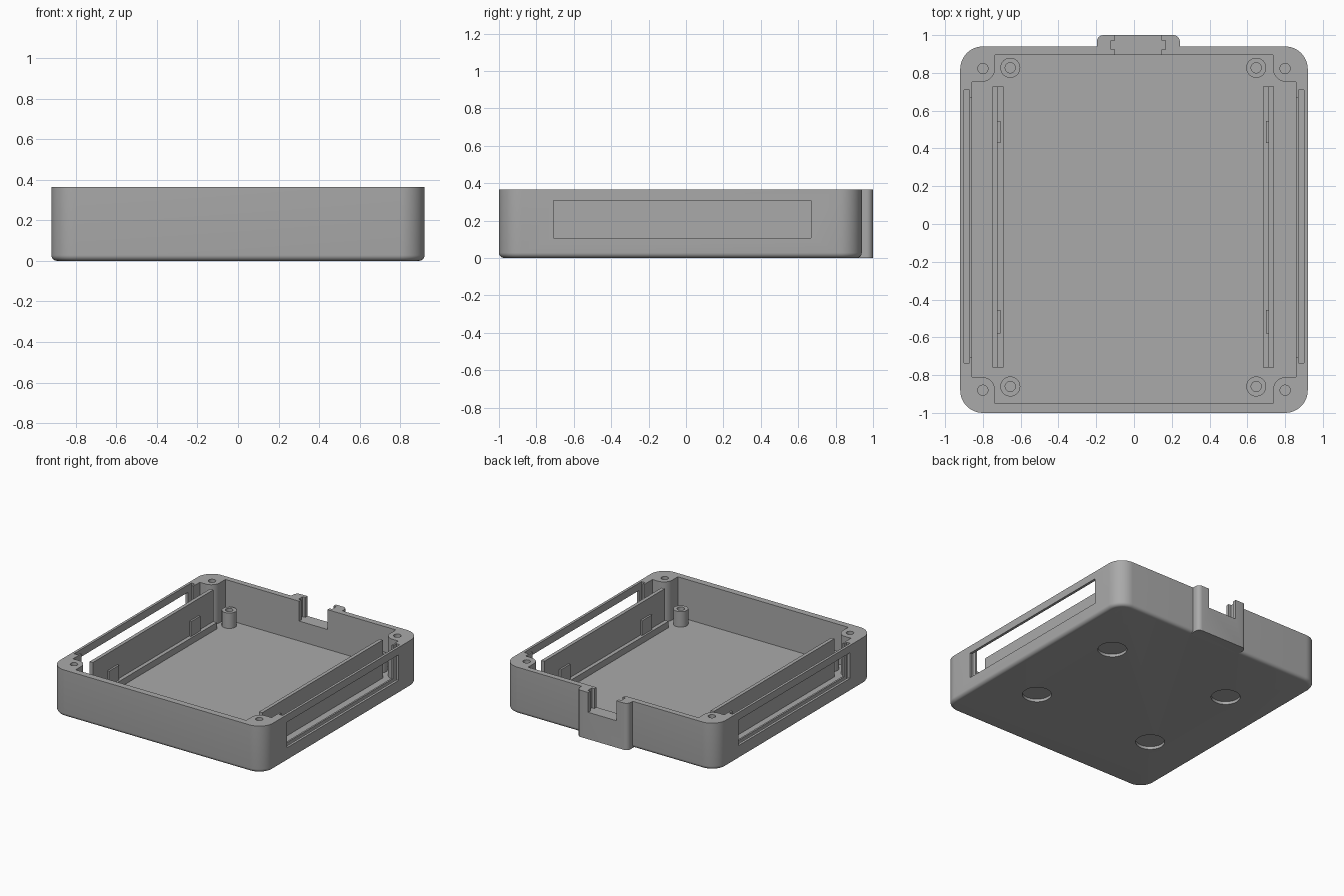
import bpy, bmesh, math

if "Cube" in bpy.data.objects:
    bpy.data.objects.remove(bpy.data.objects["Cube"])

TOP = 0.365
FLOOR = 0.055

grey = bpy.data.materials.new("plain_grey")
grey.diffuse_color = (0.40, 0.40, 0.40, 1)
grey.use_nodes = True
grey.node_tree.nodes["Principled BSDF"].inputs["Base Color"].default_value = grey.diffuse_color


def arc(cx, cy, r, a0, a1, n=12):
    return [(cx + r * math.cos(math.radians(a0 + (a1 - a0) * i / n)),
             cy + r * math.sin(math.radians(a0 + (a1 - a0) * i / n))) for i in range(n + 1)]


def rounded(x0, x1, y0, y1, r, n=12):
    return (arc(x1 - r, y0 + r, r, -90, 0, n) + arc(x1 - r, y1 - r, r, 0, 90, n)
            + arc(x0 + r, y1 - r, r, 90, 180, n) + arc(x0 + r, y0 + r, r, 180, 270, n))


def loft(name, rings):
    """Solid from a list of (outline, z) rings."""
    bm = bmesh.new()
    loops = [[bm.verts.new((x, y, z)) for x, y in pts] for pts, z in rings]
    n = len(loops[0])
    for a, b in zip(loops, loops[1:]):
        for i in range(n):
            j = (i + 1) % n
            bm.faces.new((a[i], a[j], b[j], b[i]))
    bm.faces.new(loops[0][::-1])
    bm.faces.new(loops[-1])
    bmesh.ops.recalc_face_normals(bm, faces=bm.faces)
    me = bpy.data.meshes.new(name)
    bm.to_mesh(me)
    bm.free()
    me.materials.append(grey)
    ob = bpy.data.objects.new(name, me)
    bpy.context.collection.objects.link(ob)
    return ob


def prism(name, pts, z0, z1):
    return loft(name, [(pts, z0), (pts, z1)])


def box(name, x0, x1, y0, y1, z0, z1):
    x0, x1 = sorted((x0, x1))
    return prism(name, [(x0, y0), (x1, y0), (x1, y1), (x0, y1)], z0, z1)


def rod(name, x, y, r, z0, z1):
    return prism(name, arc(x, y, r, 0, 360, 32)[:-1], z0, z1)


def combine(ob, other, op="DIFFERENCE"):
    m = ob.modifiers.new("bool", "BOOLEAN")
    m.operation, m.object, m.solver = op, other, "EXACT"
    bpy.context.view_layer.objects.active = ob
    bpy.ops.object.modifier_apply(modifier=m.name)
    bpy.data.objects.remove(other)


def smooth(ob):
    bpy.ops.object.select_all(action="DESELECT")
    ob.select_set(True)
    bpy.context.view_layer.objects.active = ob
    bpy.ops.object.shade_smooth_by_angle(angle=math.radians(30))


# Tray shell with a rounded bottom edge
F = 0.028
rings = []
for i in range(7):
    a = math.radians(90 * i / 6)
    d = F * (1 - math.sin(a))
    rings.append((rounded(-0.92 + d, 0.92 - d, -1 + d, 0.94 - d, 0.12 - d), F * (1 - math.cos(a))))
rings.append((rounded(-0.92, 0.92, -1, 0.94, 0.12), TOP))
tray = loft("tray", rings)

# Latch block on the back wall
block = prism("latch_block", [(-0.197, 0.91), (0.243, 0.91)] + arc(0.208, 0.965, 0.035, 0, 90, 6)
              + arc(-0.162, 0.965, 0.035, 90, 180, 6), 0, TOP)
combine(tray, block, "UNION")

# Cavity that leaves the four corner posts standing
R = 0.07
right = ([(0.736, -0.95)] + arc(0.806, -0.88, R, 180, 90) + [(0.857, -0.81), (0.857, 0.753)]
         + arc(0.806, 0.823, R, 270, 180) + [(0.736, 0.896)])
cavity = right + [(-x, y) for x, y in reversed(right)]
combine(tray, prism("cavity", cavity, FLOOR, 0.5))

# Latch notch with side grooves
combine(tray, box("notch", -0.10, 0.145, 0.85, 1.1, 0.21, 0.5))
combine(tray, box("notch_groove", -0.123, 0.167, 0.923, 0.972, 0.21, 0.5))

for s in (-1, 1):
    # Side window, panel slot and inner opening
    combine(tray, box("window", s * 0.80, s * 1.0, -0.708, 0.668, 0.107, 0.307))
    combine(tray, box("slot", s * 0.87, s * 0.90, -0.737, 0.71, 0.08, 0.5))
    combine(tray, box("opening", s * 0.80, s * 0.885, -0.708, 0.668, 0.107, 0.5))
    for y in (-0.88, 0.823):
        # Screw holes in the corner posts
        combine(tray, rod("screw_hole", s * 0.80, y, 0.027, 0.1, 0.5))
    for y in (-0.445, 0.385):
        # Round foot recesses underneath
        combine(tray, rod("foot_recess", s * 0.523, y, 0.103, -0.1, 0.022))
smooth(tray)

for s, side in ((-1, "left"), (1, "right")):
    # Inner rail: tall wall, low ledge and two clips
    off = -0.004 if s < 0 else -0.008
    wall = s * 0.746 + (off if s < 0 else -0.005)
    mid, inner = wall - s * 0.028, wall - s * 0.058
    box(side + "_rail_wall", wall, mid, -0.759, 0.727, FLOOR - 0.01, 0.352)
    box(side + "_rail_ledge", mid, inner, -0.759, 0.727, FLOOR - 0.01, 0.105)
    for y0, y1 in ((-0.58, -0.456), (0.43, 0.545)):
        box(side + "_rail_clip", mid, mid - s * 0.015, y0, y1, 0.10, 0.22)
    # Hollow standoffs on the floor
    for y in (-0.86, 0.827):
        post = rod(side + "_standoff", s * 0.651 - 0.004, y, 0.053, FLOOR - 0.01, 0.175)
        combine(post, rod("bore", s * 0.651 - 0.004, y, 0.027, FLOOR, 0.3))
        smooth(post)
